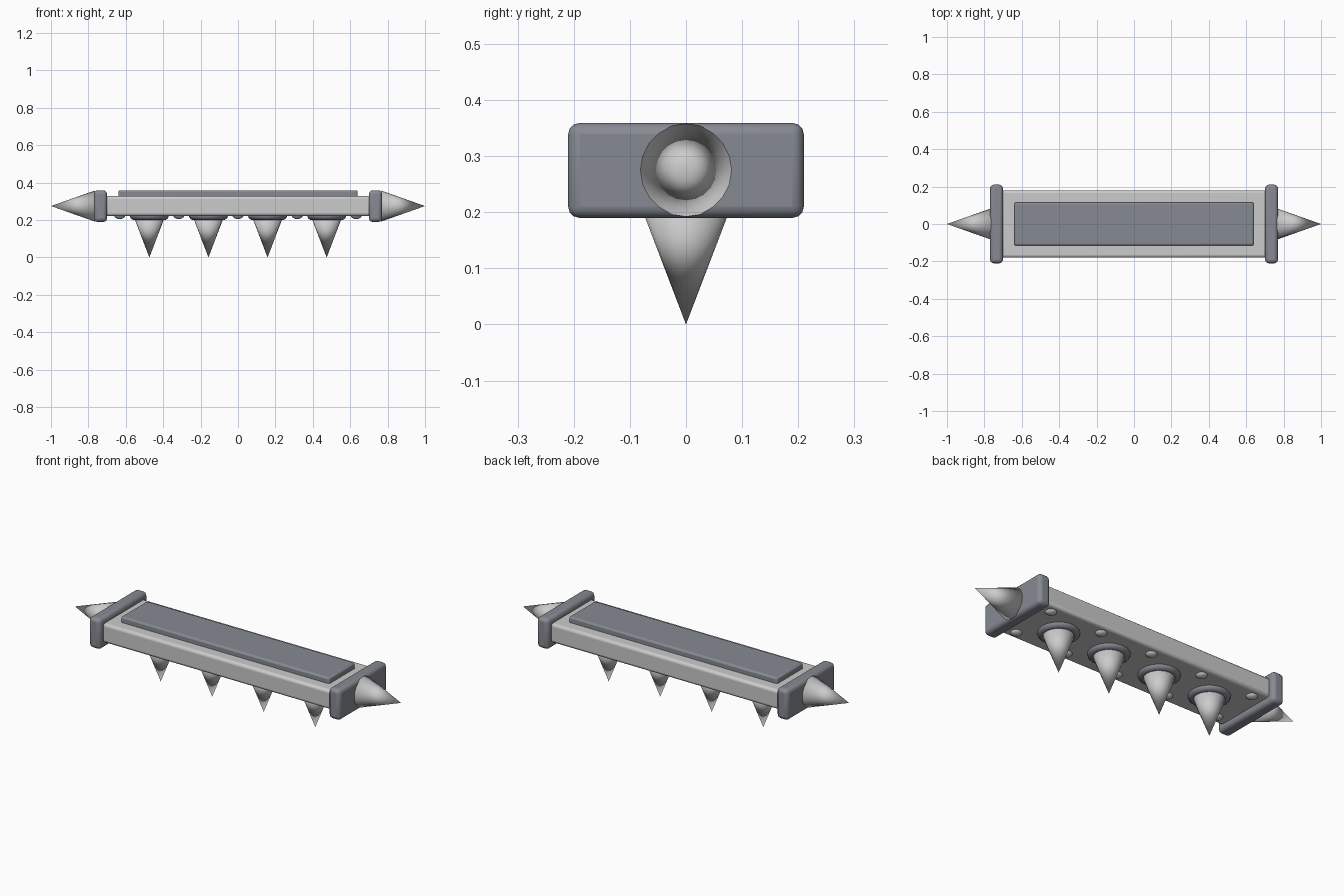
import bpy
from math import pi

if "Cube" in bpy.data.objects:
    bpy.data.objects.remove(bpy.data.objects["Cube"])

dark = bpy.data.materials.new("dark_steel")
dark.diffuse_color = (0.24, 0.255, 0.29, 1)
dark.use_nodes = True
dark.node_tree.nodes["Principled BSDF"].inputs["Base Color"].default_value = dark.diffuse_color


def finish(name, mat=None):
    ob = bpy.context.object
    ob.name = name
    if mat:
        ob.data.materials.append(mat)
    return ob


def box(name, lo, hi, bevel, mat=None):
    bpy.ops.mesh.primitive_cube_add(size=1, location=[(a + b) / 2 for a, b in zip(lo, hi)])
    ob = finish(name, mat)
    ob.scale = [b - a for a, b in zip(lo, hi)]
    bpy.ops.object.transform_apply(location=False, rotation=False, scale=True)
    mod = ob.modifiers.new("bevel", 'BEVEL')
    mod.width, mod.segments = bevel, 3
    bpy.ops.object.shade_smooth_by_angle()


def spike(name, radius, length, location, rotation):
    # fully smooth cone, base included
    bpy.ops.mesh.primitive_cone_add(vertices=20, radius1=radius, radius2=0, depth=length,
                                    location=location, rotation=rotation)
    finish(name)
    bpy.ops.object.shade_smooth()


# Main bar and raised top plate
box("bar", (-0.71, -0.18, 0.222), (0.71, 0.18, 0.328), 0.015)
box("top_plate", (-0.64, -0.115, 0.31), (0.64, 0.115, 0.359), 0.01, dark)

# End caps with outward spikes
for s, side in ((-1, "left"), (1, "right")):
    x0, x1 = sorted((s * 0.70, s * 0.77))
    box(side + "_end_cap", (x0, -0.21, 0.19), (x1, 0.21, 0.359), 0.02, dark)
    spike(side + "_end_spike", 0.083, 0.235, (s * 0.8825, 0, 0.275), (0, s * pi / 2, 0))

# Downward spikes, each in a rounded collar
for i in range(4):
    x = -0.474 + 0.316 * i
    spike(f"bottom_spike_{i}", 0.088, 0.23, (x, 0, 0.115), (pi, 0, 0))
    bpy.ops.mesh.primitive_torus_add(major_radius=0.08, minor_radius=0.025,
                                     major_segments=24, minor_segments=10,
                                     location=(x, 0, 0.225))
    finish(f"spike_collar_{i}", dark)
    bpy.ops.object.shade_smooth()

# Two rows of domed rivets underneath
for i in range(5):
    for y in (-0.13, 0.13):
        bpy.ops.mesh.primitive_uv_sphere_add(segments=16, ring_count=8, radius=0.03,
                                             location=(-0.632 + 0.316 * i, y, 0.225))
        finish(f"rivet_{i}").scale.z = 0.65
        bpy.ops.object.shade_smooth()
